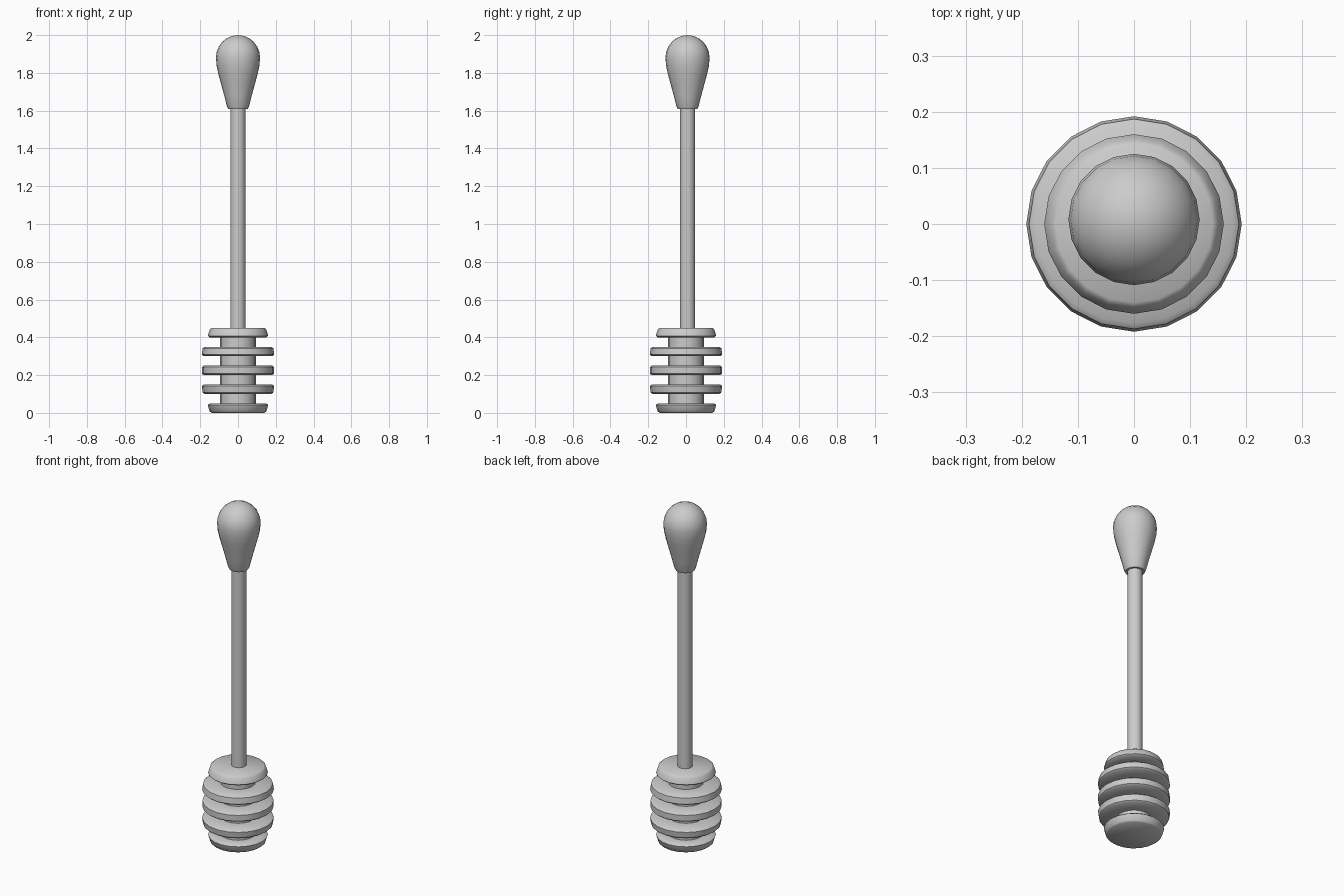
import bpy, bmesh, math

if "Cube" in bpy.data.objects:
    bpy.data.objects.remove(bpy.data.objects["Cube"])

SIDES = 20


def lathe(name, profile, y=0.0):
    """Spin (radius, z) points round the z axis; zero radius closes an end."""
    bm = bmesh.new()
    rings = []
    for r, z in profile:
        if r == 0:
            rings.append([bm.verts.new((0, y, z))] * SIDES)
        else:
            rings.append([bm.verts.new((r * math.sin(math.tau * i / SIDES),
                                        y + r * math.cos(math.tau * i / SIDES), z))
                          for i in range(SIDES)])
    for a, b in zip(rings, rings[1:]):
        for i in range(SIDES):
            j = (i + 1) % SIDES
            bm.faces.new(dict.fromkeys((a[i], a[j], b[j], b[i])))
    bmesh.ops.recalc_face_normals(bm, faces=bm.faces)
    me = bpy.data.meshes.new(name)
    bm.to_mesh(me)
    bm.free()
    ob = bpy.data.objects.new(name, me)
    bpy.context.collection.objects.link(ob)
    bpy.ops.object.select_all(action='DESELECT')
    ob.select_set(True)
    bpy.context.view_layer.objects.active = ob
    bpy.ops.object.shade_smooth_by_angle(angle=math.radians(40))
    return ob


# Grooved dipper head: ridges (bottom z, lower radius, upper radius) on a core
CORE = 0.094
ridges = [(0.0, 0.15, 0.16), (0.1, 0.187, 0.192), (0.2, 0.191, 0.191),
          (0.3, 0.192, 0.187), (0.4, 0.16, 0.15)]
profile = [(0, 0)]
for z, low, high in ridges:
    if z > 0:
        profile.append((CORE, z))
    profile += [(low - 0.01, z), (low, z + 0.008),
                (high, z + 0.042), (high - 0.01, z + 0.05)]
    if z < 0.4:
        profile.append((CORE, z + 0.05))
profile.append((0, 0.45))
lathe("dipper_head", profile)

# Shaft, set very slightly off the head's axis
lathe("shaft", [(0.04, 0.44), (0.04, 1.62)], y=0.008)

# Teardrop handle knob with a domed top
knob = [(0.038, 1.61), (0.052, 1.61), (0.059, 1.625), (0.073, 1.68),
        (0.088, 1.735), (0.103, 1.79), (0.113, 1.835)]
knob += [(0.117 * math.cos(math.radians(a)), 1.88 + 0.12 * math.sin(math.radians(a)))
         for a in range(0, 90, 15)]
knob.append((0, 2.0))
lathe("handle_knob", knob, y=0.008)
